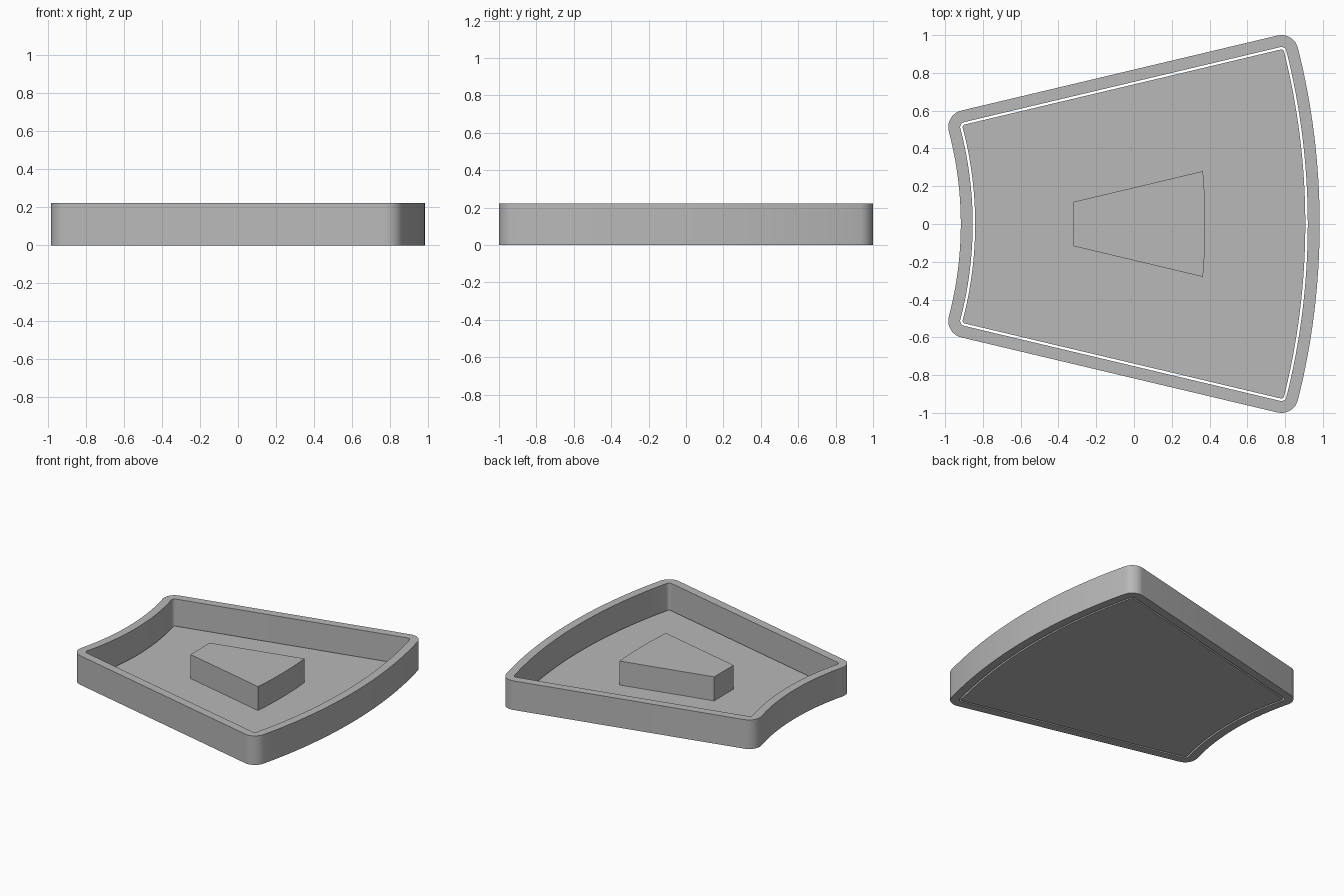
import bpy, bmesh
from math import sin, cos, atan2, hypot, sqrt, pi, radians

cube = bpy.data.objects.get("Cube")
if cube:
    bpy.data.objects.remove(cube, do_unlink=True)

HEIGHT = 0.222
FLOOR_TOP = 0.022
BLOCK_TOP = 0.205
CENTRE_X = -2.847          # common centre of the curved ends
R_OUT, R_IN = 3.83, 1.93
SIDE_ANGLE = radians(13.35)
SIDE_SHIFT = 0.138         # straight sides sit outside the radial line
FILLET = 0.09

grey = bpy.data.materials.new("grey")
grey.use_nodes = True
colour = (0.48, 0.48, 0.48, 1)
grey.diffuse_color = colour
grey.node_tree.nodes["Principled BSDF"].inputs["Base Color"].default_value = colour


def arc(cx, cy, r, a0, a1, n):
    return [(cx + r * cos(a0 + (a1 - a0) * i / n),
             cy + r * sin(a0 + (a1 - a0) * i / n)) for i in range(n + 1)]


def fillet_centre(radius):
    """Corner centre relative to the common centre."""
    p = SIDE_SHIFT - FILLET
    s = sqrt(radius ** 2 - p ** 2)
    return (s * cos(SIDE_ANGLE) - p * sin(SIDE_ANGLE),
            s * sin(SIDE_ANGLE) + p * cos(SIDE_ANGLE))


def sector(inset):
    """Rounded ring-sector outline, moved inward by inset."""
    r = FILLET - inset
    ox, oy = fillet_centre(R_OUT - FILLET)
    ix, iy = fillet_centre(R_IN + FILLET)
    po, pi_ = atan2(oy, ox), atan2(iy, ix)
    side = SIDE_ANGLE + pi / 2
    half = arc(0, 0, R_OUT - inset, 0, po, 16)[:-1]
    half += arc(ox, oy, r, po, side, 10)
    half += arc(ix, iy, r, side, pi_ + pi, 10)
    half += arc(0, 0, R_IN + inset, pi_, 0, 16)[1:]
    half += [(x, -y) for x, y in reversed(half[1:-1])]
    return [(x + CENTRE_X, y) for x, y in half]


def finish(name, bm):
    bmesh.ops.recalc_face_normals(bm, faces=bm.faces)
    mesh = bpy.data.meshes.new(name)
    bm.to_mesh(mesh)
    bm.free()
    mesh.materials.append(grey)
    ob = bpy.data.objects.new(name, mesh)
    bpy.context.collection.objects.link(ob)
    bpy.ops.object.select_all(action='DESELECT')
    ob.select_set(True)
    bpy.context.view_layer.objects.active = ob
    bpy.ops.object.shade_smooth_by_angle(angle=radians(30))


def prism(name, outline, z0, z1):
    bm = bmesh.new()
    base = bm.faces.new([bm.verts.new((x, y, z0)) for x, y in outline])
    top = bmesh.ops.extrude_face_region(bm, geom=[base], use_keep_orig=True)
    moved = [v for v in top["geom"] if isinstance(v, bmesh.types.BMVert)]
    bmesh.ops.translate(bm, verts=moved, vec=(0, 0, z1 - z0))
    finish(name, bm)


def ring(name, outer, inner, z0, z1):
    bm = bmesh.new()
    loops = [[bm.verts.new((x, y, z)) for x, y in pts]
             for pts, z in ((outer, z0), (outer, z1), (inner, z1), (inner, z0))]
    n = len(outer)
    for k in range(4):
        a, b = loops[k], loops[(k + 1) % 4]
        for i in range(n):
            j = (i + 1) % n
            bm.faces.new((a[i], a[j], b[j], b[i]))
    finish(name, bm)


# Surrounding wall
ring("rim_wall", sector(0), sector(0.063), 0, HEIGHT)

# Loose floor plate with a narrow gap to the wall
prism("floor_plate", sector(0.076), 0, FLOOR_TOP)

# Raised wedge in the middle: straight small end, curved large end
spread = atan2(0.28, 0.365 - CENTRE_X)
radius = hypot(0.28, 0.365 - CENTRE_X)
wedge = [(-0.32, 0.117), (-0.32, -0.117)]
wedge += arc(CENTRE_X, 0, radius, -spread, spread, 12)
prism("centre_block", wedge, FLOOR_TOP, BLOCK_TOP)
